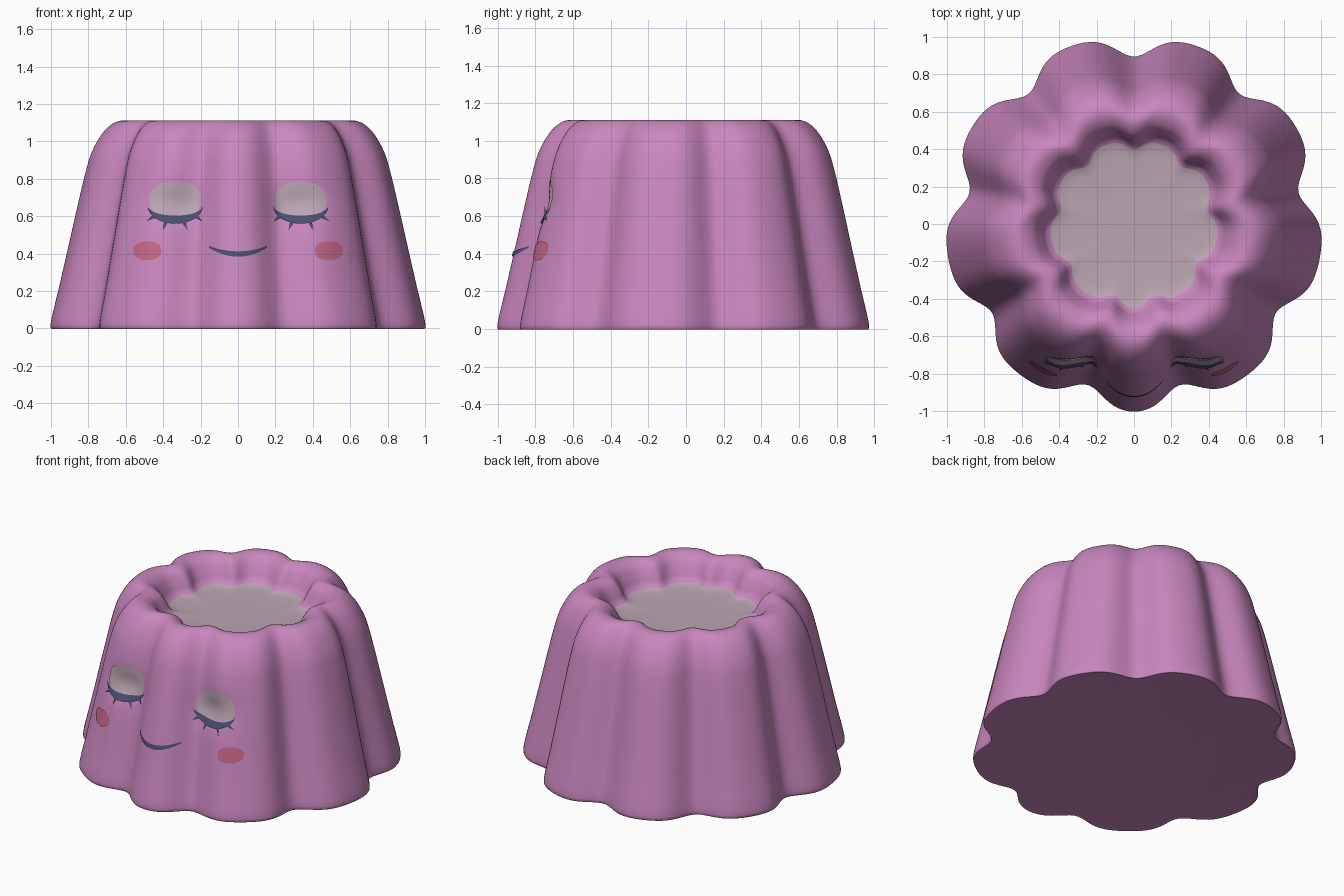
import bpy, bmesh, math

if "Cube" in bpy.data.objects:
    bpy.data.objects.remove(bpy.data.objects["Cube"])

PURPLE = (0.58, 0.24, 0.51, 1)
CREAM = (0.50, 0.38, 0.44, 1)
NAVY = (0.07, 0.08, 0.17, 1)
BLUSH = (0.55, 0.13, 0.23, 1)
N = 198

# Body profile (radius factor, height) from base edge over the rim into the hollow
PROFILE = [(0.975, 0.0), (0.998, 0.02), (0.95, 0.23), (0.90, 0.45), (0.855, 0.65),
           (0.81, 0.84), (0.775, 0.95), (0.72, 1.045), (0.66, 1.098), (0.60, 1.11),
           (0.54, 1.082), (0.50, 1.03), (0.47, 0.98), (0.435, 0.955)]
# Nine grooves, mirrored left and right
GROOVES = [math.radians(a) for a in (90, 51, 129, 11, 169, -32, 212, -74, 254)]


def material(name, colour):
    m = bpy.data.materials.new(name)
    m.diffuse_color = colour
    m.use_nodes = True
    m.node_tree.nodes["Principled BSDF"].inputs["Base Color"].default_value = m.diffuse_color
    return m


MATS = {n: material(n, c) for n, c in (("purple", PURPLE), ("cream", CREAM),
                                       ("navy", NAVY), ("blush", BLUSH))}


def flute(t):
    f = 1.012
    for g in GROOVES:
        d = (t - g + math.pi) % (2 * math.pi) - math.pi
        f -= 0.115 * math.exp(-(d / math.radians(8.5)) ** 2)
    return f


def radius(t, base, z):
    r = base * flute(t)
    x, y = r * math.cos(t), r * math.sin(t)
    if y < 0 and base > 0.7:      # shallow eye sockets
        r -= 0.04 * math.exp(-((abs(x) - 0.335) / 0.11) ** 2 - ((z - 0.66) / 0.09) ** 2)
    return r


def catmull(pts, steps):
    out = []
    for i in range(len(pts) - 1):
        p = [pts[max(0, min(len(pts) - 1, i + k))] for k in (-1, 0, 1, 2)]
        for s in range(steps):
            u = s / steps
            out.append(tuple(0.5 * (2 * b + (c - a) * u + (2 * a - 5 * b + 4 * c - d) * u * u
                                    + (3 * b - a - 3 * c + d) * u ** 3) for a, b, c, d in zip(*p)))
    return out + [pts[-1]]


def finish(name, bm, mat):
    me = bpy.data.meshes.new(name)
    bm.to_mesh(me)
    bm.free()
    ob = bpy.data.objects.new(name, me)
    bpy.context.collection.objects.link(ob)
    me.materials.append(MATS[mat])
    bpy.ops.object.select_all(action='DESELECT')
    ob.select_set(True)
    bpy.context.view_layer.objects.active = ob
    bpy.ops.object.shade_smooth_by_angle(angle=math.radians(50))
    return ob


def fluted_lathe(name, profile, mat, cap_bottom=False, cap_top=False):
    bm = bmesh.new()
    rings = []
    for b, z in profile:
        ring = []
        for i in range(N):
            t = 2 * math.pi * i / N
            r = radius(t, b, z)
            ring.append(bm.verts.new((r * math.cos(t), r * math.sin(t), z)))
        rings.append(ring)
    for a, b in zip(rings, rings[1:]):
        for i in range(N):
            j = (i + 1) % N
            bm.faces.new((a[i], a[j], b[j], b[i]))
    if cap_bottom:
        bm.faces.new(rings[0][::-1])
    if cap_top:
        c = bm.verts.new((0, 0, profile[-1][1]))
        for i in range(N):
            bm.faces.new((rings[-1][i], rings[-1][(i + 1) % N], c))
    return finish(name, bm, mat)


CURVE = catmull(PROFILE, 5)


def base_at(z):
    for (b0, z0), (b1, z1) in zip(CURVE, CURVE[1:]):
        if z0 <= z <= z1:
            return b0 + (b1 - b0) * (z - z0) / max(z1 - z0, 1e-6)
    return 0.8


def on_front(x, z, lift):
    # Find the depth of the front surface by bisection
    lo, hi, b = 0.2, 1.1, base_at(z)
    for _ in range(24):
        y = (lo + hi) / 2
        if math.hypot(x, y) < radius(math.atan2(-y, x), b, z):
            lo = y
        else:
            hi = y
    return (x, -lo - lift, z)


def decal(name, side, x0, x1, low, high, mat, lift=0.006, nx=28, nz=6):
    # Painted patch between two curves, laid on the front surface
    bm = bmesh.new()
    cols = []
    for i in range(nx + 1):
        u = 0.5 - 0.5 * math.cos(math.pi * i / nx)
        x = x0 + (x1 - x0) * u
        a, b = low(x), high(x)
        cols.append([bm.verts.new(on_front(side * x, a + (b - a) * k / nz, lift))
                     for k in range(nz + 1)])
    for p, q in zip(cols, cols[1:]):
        for k in range(nz):
            f = (p[k], q[k], q[k + 1], p[k + 1])
            bm.faces.new(f if side > 0 else f[::-1])
    bmesh.ops.remove_doubles(bm, verts=bm.verts, dist=1e-5)
    return finish(name, bm, mat)


def oval(name, side, cx, cz, rx, rz, mat, power=2.3):
    def h(x):
        return rz * max(0, 1 - abs((x - cx) / rx) ** power) ** (1 / power)
    decal(name, side, cx - rx, cx + rx, lambda x: cz - h(x), lambda x: cz + h(x), mat)


# Body and filling
fluted_lathe("pudding_body", CURVE, "purple", cap_bottom=True)
fluted_lathe("cream_filling", [(0.455, 0.966), (0.435, 0.956), (0.38, 0.95), (0.2, 0.945)],
             "cream", cap_top=True)

# Sleepy eyes, lashes and cheeks on both sides
for side, tag in ((-1, "left"), (1, "right")):
    oval(f"eyelid_{tag}", side, 0.335, 0.685, 0.138, 0.1, "cream")

    def arc(x, depth):
        return 0.655 - depth * math.sqrt(max(0, 1 - ((x - 0.335) / 0.148) ** 2))
    decal(f"lash_line_{tag}", side, 0.187, 0.483,
          lambda x: arc(x, 0.095), lambda x: arc(x, 0.052), "navy", lift=0.01)
    for n, (xa, za, xb, zb) in enumerate(((0.29, 0.572, 0.27, 0.525), (0.385, 0.572, 0.40, 0.525),
                                          (0.445, 0.60, 0.49, 0.572), (0.225, 0.60, 0.19, 0.572))):
        w = 0.022
        bm = bmesh.new()
        nx, nz = -(zb - za), xb - xa
        l = math.hypot(nx, nz)
        pts = [(xa + nx / l * w / 2, za + nz / l * w / 2),
               (xa - nx / l * w / 2, za - nz / l * w / 2), (xb, zb)]
        if side > 0:
            pts.reverse()
        f = bm.faces.new([bm.verts.new(on_front(side * x, z, 0.009)) for x, z in pts])
        f.normal_update()
        if f.normal.y > 0:
            f.normal_flip()
        finish(f"eyelash_{tag}_{n + 1}", bm, "navy")
    oval(f"cheek_{tag}", side, 0.485, 0.415, 0.075, 0.05, "blush")

# Smile
decal("smile", 1, -0.155, 0.155, lambda x: 0.383 + 2.0 * x * x,
      lambda x: 0.412 + 1.2 * x * x, "navy", nz=2)
